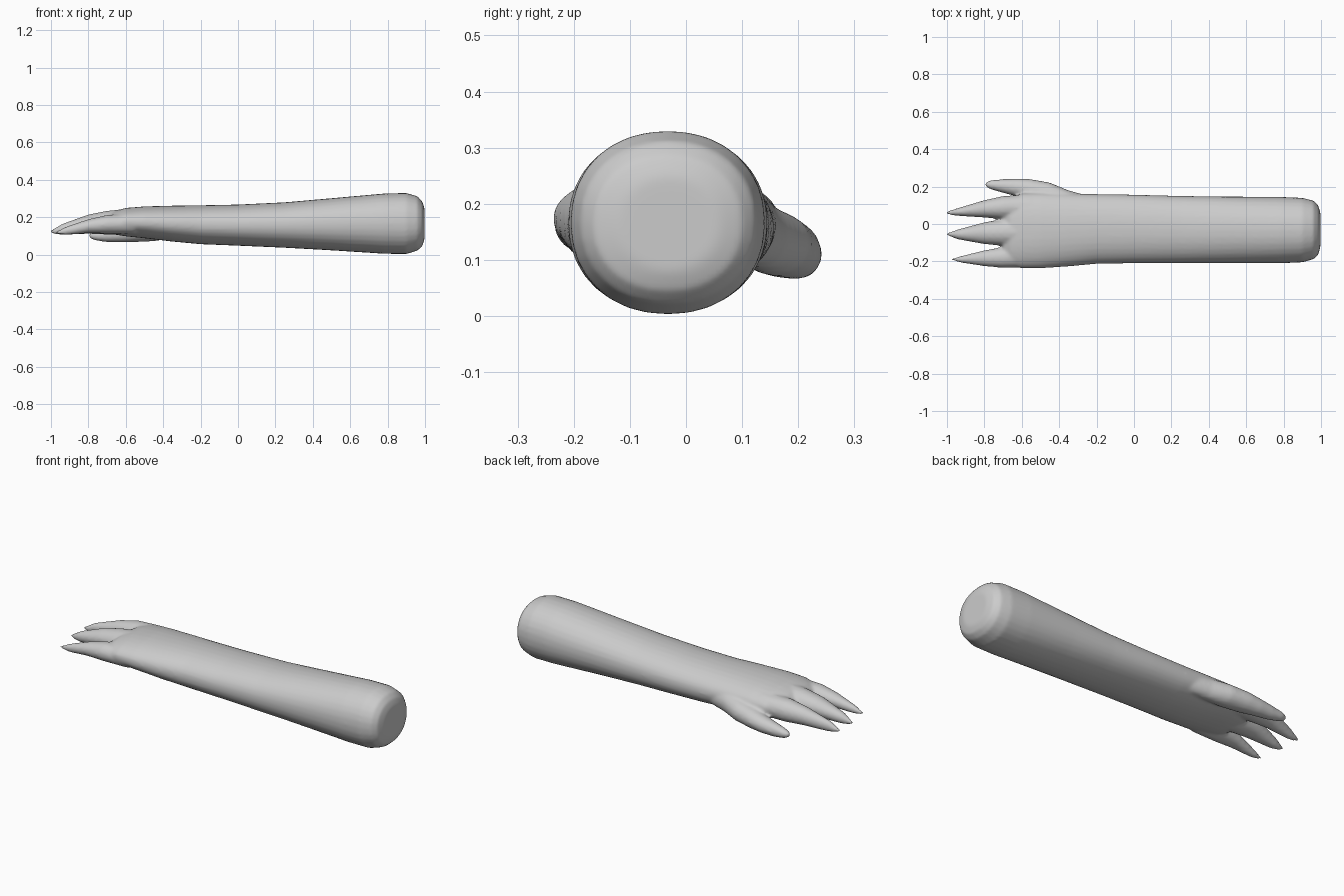
import bpy, bmesh, math


def loft(bm, sections, sides=32, power=2.0):
    """Skin rounded rings; section = (x, y_min, y_max, z_min, z_max)."""
    rings = []
    for x, y0, y1, z0, z1 in sections:
        ring = []
        for i in range(sides):
            a = 2 * math.pi * i / sides
            c, s = math.cos(a), math.sin(a)
            u = math.copysign(abs(c) ** (2 / power), c)
            v = math.copysign(abs(s) ** (2 / power), s)
            ring.append(bm.verts.new((x, (y0 + y1) / 2 + u * (y1 - y0) / 2,
                                      (z0 + z1) / 2 + v * (z1 - z0) / 2)))
        rings.append(ring)
    for a, b in zip(rings, rings[1:]):
        for i in range(sides):
            j = (i + 1) % sides
            bm.faces.new((a[i], a[j], b[j], b[i]))
    bm.faces.new(rings[0])
    bm.faces.new(rings[-1])


bm = bmesh.new()

# forearm and palm
loft(bm, [
    (0.997, -0.12, 0.06, 0.08, 0.25), (0.985, -0.165, 0.10, 0.045, 0.285),
    (0.96, -0.188, 0.125, 0.022, 0.312), (0.90, -0.205, 0.14, 0.003, 0.33),
    (0.78, -0.21, 0.145, 0.005, 0.327), (0.50, -0.21, 0.147, 0.023, 0.302),
    (0.25, -0.21, 0.15, 0.037, 0.28), (0.0, -0.21, 0.157, 0.048, 0.268),
    (-0.2, -0.213, 0.16, 0.056, 0.264), (-0.35, -0.227, 0.163, 0.07, 0.262),
    (-0.5, -0.237, 0.165, 0.088, 0.258), (-0.6, -0.237, 0.163, 0.098, 0.25),
    (-0.66, -0.225, 0.14, 0.108, 0.232), (-0.70, -0.2, 0.09, 0.125, 0.205),
], power=2.15)

# three tapering fingers
fingers = [
    [(-0.55, 0.02, 0.16, 0.11, 0.235), (-0.7, 0.025, 0.15, 0.108, 0.23),
     (-0.8, 0.034, 0.128, 0.112, 0.21), (-0.94, 0.043, 0.086, 0.105, 0.165),
     (-0.98, 0.048, 0.074, 0.11, 0.142), (-1.006, 0.054, 0.064, 0.118, 0.128)],
    [(-0.55, -0.12, 0.03, 0.105, 0.25), (-0.7, -0.117, 0.024, 0.107, 0.235),
     (-0.8, -0.108, 0.01, 0.112, 0.215), (-0.94, -0.083, -0.028, 0.105, 0.165),
     (-0.98, -0.068, -0.042, 0.11, 0.142), (-1.006, -0.06, -0.05, 0.118, 0.128)],
    [(-0.55, -0.232, -0.11, 0.11, 0.22), (-0.7, -0.235, -0.123, 0.112, 0.213),
     (-0.8, -0.226, -0.14, 0.115, 0.19), (-0.92, -0.208, -0.17, 0.105, 0.15),
     (-0.95, -0.2, -0.178, 0.108, 0.135), (-0.976, -0.193, -0.184, 0.114, 0.124)],
]
for f in fingers:
    loft(bm, f, sides=16)

# thumb, starting inside the wrist
loft(bm, [
    (-0.2, 0.06, 0.14, 0.10, 0.2), (-0.35, 0.08, 0.18, 0.085, 0.2),
    (-0.45, 0.09, 0.222, 0.072, 0.188), (-0.55, 0.115, 0.24, 0.067, 0.172),
    (-0.62, 0.145, 0.243, 0.065, 0.155), (-0.7, 0.166, 0.24, 0.067, 0.14),
    (-0.76, 0.183, 0.235, 0.075, 0.127), (-0.787, 0.195, 0.227, 0.085, 0.117),
    (-0.796, 0.204, 0.22, 0.095, 0.11),
], sides=16)

bmesh.ops.recalc_face_normals(bm, faces=bm.faces)
mesh = bpy.data.meshes.new("forearm_and_hand")
bm.to_mesh(mesh)
bm.free()
arm = bpy.data.objects.new("forearm_and_hand", mesh)
bpy.context.collection.objects.link(arm)

# fuse the parts into one soft skin
remesh = arm.modifiers.new("fuse", 'REMESH')
remesh.mode = 'VOXEL'
remesh.voxel_size = 0.008
remesh.use_smooth_shade = True
smooth = arm.modifiers.new("soften", 'SMOOTH')
smooth.factor = 0.5
smooth.iterations = 8
